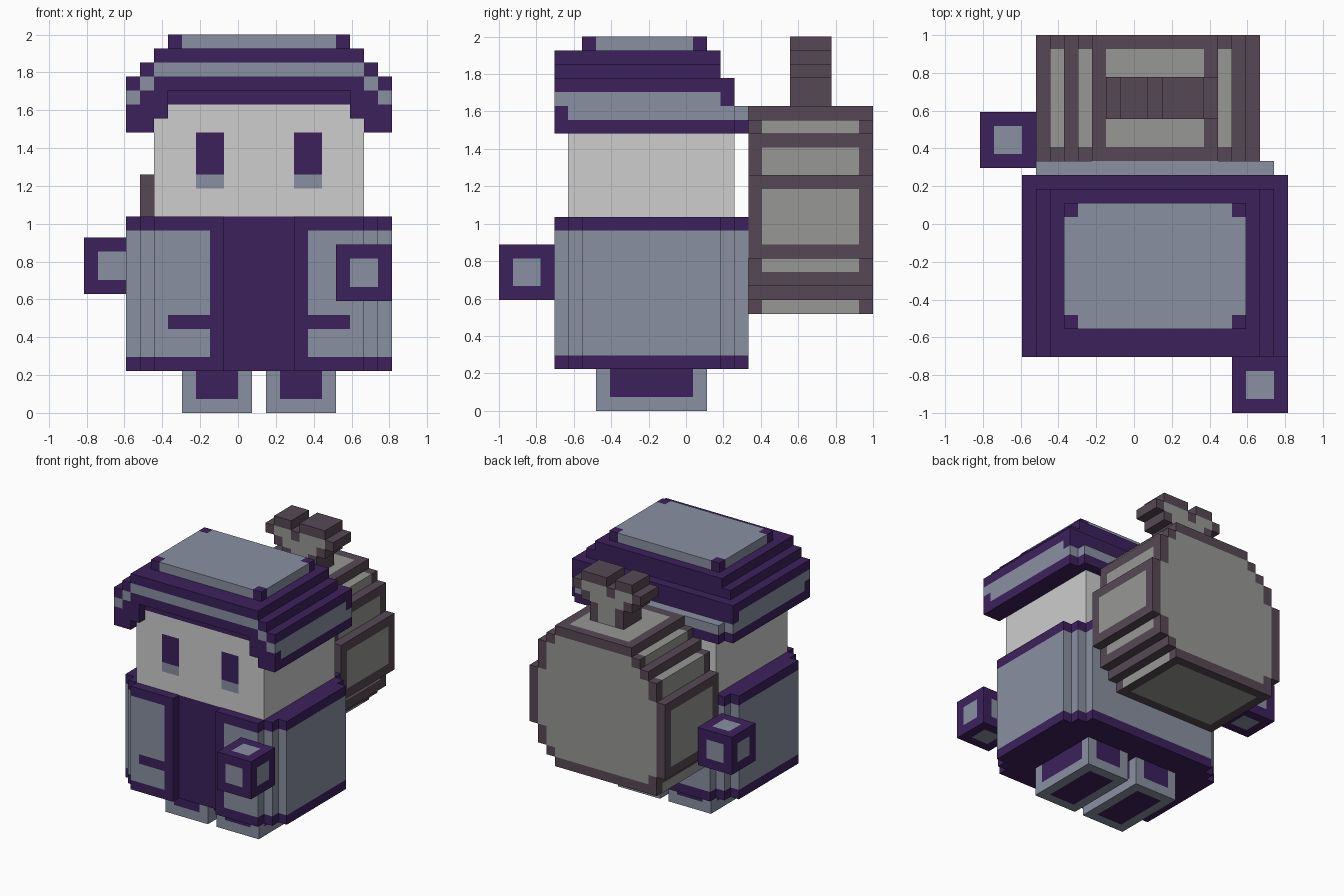
import bpy, bmesh, math
from mathutils import Vector

if "Cube" in bpy.data.objects:
    bpy.data.objects.remove(bpy.data.objects["Cube"])

V = 2 / 27  # one block; grid x is centred, grid y starts at -1, grid z starts at 0


def material(name, rgb):
    m = bpy.data.materials.new(name)
    lin = [(c / 255 / 12.92) if c < 11 else ((c / 255 + 0.055) / 1.055) ** 2.4 for c in rgb]
    m.diffuse_color = (*lin, 1)
    m.use_nodes = True
    m.node_tree.nodes["Principled BSDF"].inputs["Base Color"].default_value = m.diffuse_color
    return m


PURPLE, SLATE, PALE, FRAME, CLOTH = range(5)
MATS = [material("deep purple", (60, 33, 92)), material("slate blue", (137, 144, 161)),
        material("pale face", (205, 205, 205)), material("sack brown", (86, 73, 84)),
        material("sack grey", (151, 151, 149))]


def cells(*boxes):
    """Union of boxes given as (x0, x1, y0, y1, z0, z1) in blocks."""
    return {(x, y, z) for a, b, c, d, e, f in boxes
            for x in range(a, b) for y in range(c, d) for z in range(e, f)}


def blocks(name, solid, colour, shift=(0, 0, 0)):
    """Skin a set of blocks; colour(cell, axis, sign) picks the material of each face."""
    bm, verts = bmesh.new(), {}

    def vert(p):
        if p not in verts:
            q = [p[i] + shift[i] for i in range(3)]
            verts[p] = bm.verts.new((q[0] * V, q[1] * V - 1, q[2] * V))
        return verts[p]

    for c in solid:
        for axis in range(3):
            for sign in (-1, 1):
                n = list(c)
                n[axis] += sign
                if tuple(n) in solid:
                    continue
                loop = []
                for du, dw in ((0, 0), (1, 0), (1, 1), (0, 1)):
                    p = list(c)
                    p[axis] += sign > 0
                    p[(axis + 1) % 3] += du
                    p[(axis + 2) % 3] += dw
                    loop.append(vert(tuple(p)))
                face = bm.faces.new(loop if sign > 0 else loop[::-1])
                face.material_index = colour(c, axis, sign)
    bmesh.ops.dissolve_limit(bm, angle_limit=math.radians(1), verts=bm.verts[:],
                             edges=bm.edges[:], delimit={'MATERIAL'})
    mesh = bpy.data.meshes.new(name)
    bm.to_mesh(mesh)
    bm.free()
    for m in MATS:
        mesh.materials.append(m)
    ob = bpy.data.objects.new(name, mesh)
    bpy.context.collection.objects.link(ob)
    return ob


# Feet: slate with purple inset panels
def foot_colour(c, axis, sign):
    inner_x, inner_y = 1 <= c[0] <= 3, 1 <= c[1] <= 6
    if axis == 2:
        return PURPLE if inner_x and inner_y else SLATE
    return PURPLE if c[2] >= 1 and (inner_y if axis == 0 else inner_x) else SLATE


for name, x in (("left_foot", -4), ("right_foot", 2)):
    blocks(name, cells((0, 5, 0, 8, 0, 3)), foot_colour, (x, 7, 0))


# Hands: purple cubes with a slate square on each side
def hand_colour(c, axis, sign):
    return SLATE if all(c[i] in (1, 2) for i in range(3) if i != axis) else PURPLE


for name, pos in (("left_hand", (-11, 17.5, 8.5)), ("right_hand", (7, 0, 8))):
    blocks(name, cells((0, 4, 0, 4, 0, 4)), hand_colour, pos)


# Coat: stepped corners, recessed front opening, pockets and trim bands
def coat_colour(c, axis, sign):
    x, y, z = c
    if axis == 2 or z in (3, 13):
        return PURPLE
    if y <= 5 and -2 <= x <= 4:
        return PURPLE
    pocket = z == 6 and (-5 <= x <= -3 or 5 <= x <= 7)
    return PURPLE if pocket and axis == 1 and sign < 0 else SLATE


blocks("coat", cells((-6, -1, 4, 5, 3, 14), (4, 9, 4, 5, 3, 14), (-6, 9, 5, 18, 3, 14),
                     (-7, 10, 5, 17, 3, 14), (-8, 11, 6, 16, 3, 14)), coat_colour)


# Head with eyes
def head_colour(c, axis, sign):
    x, y, z = c
    if axis == 1 and sign < 0 and x in (-3, -2, 4, 5):
        if 17 <= z <= 19:
            return PURPLE
        if z == 16:
            return SLATE
    return PALE


blocks("head", cells((-6, 9, 5, 17, 14, 22)), head_colour)


# Hat: arched front, stepped crown and a flap at the back
def hat_colour(c, axis, sign):
    x, y, z = c
    rim = x in (-8, 10)
    if z == 26:
        return PURPLE if x in (-5, 7) and y in (6, 14) else SLATE
    if z == 24 and y == 4 and -6 <= x <= 8 and axis == 1:
        return SLATE
    if z == 23 and y == 4 and x in (-7, 9) and axis == 1:
        return SLATE
    if z == 22 and rim and y < 16:
        return SLATE
    if z == 21 and (sign > 0 or axis < 2) and ((rim and y >= 5) or y >= 16):
        return SLATE
    return PURPLE


blocks("hat", cells((-8, -6, 4, 16, 20, 21), (9, 11, 4, 16, 20, 21),
                    (-8, -5, 4, 16, 21, 24), (8, 11, 4, 16, 21, 24),
                    (-5, 8, 5, 16, 22, 23), (-5, 8, 4, 16, 23, 24),
                    (-7, 10, 4, 16, 24, 25), (-6, 9, 4, 16, 25, 26),
                    (-5, 8, 6, 15, 26, 27),
                    (-8, 11, 16, 17, 20, 24), (-7, 10, 17, 18, 20, 22)), hat_colour)

# Sack: rounded outline in stacked rows (x0, x1, z0, z1)
SACK = cells(*[(a, b, 18, 27, c, d) for a, b, c, d in (
    (-6, 6, 7, 8), (-6, 7, 8, 9), (-7, 8, 9, 11), (-7, 9, 11, 17), (-6, 8, 17, 19),
    (-5, 8, 19, 20), (-4, 7, 20, 21), (-3, 6, 21, 22))])


def inside(c, solid):
    x, y, z = c
    return all(p in solid for p in ((x - 1, y, z), (x + 1, y, z), (x, y, z - 1), (x, y, z + 1)))


def sack_colour(c, axis, sign):
    x, y, z = c
    if axis == 1:
        return CLOTH if inside(c, SACK) else FRAME
    if y in (18, 26):
        return FRAME
    if axis == 2:
        if sign > 0:
            return CLOTH if x in (-6, -4, 6) or -2 <= x <= 4 else FRAME
        return CLOTH if z == 7 and -5 <= x <= 4 else FRAME
    light = z in (7, 10, 17, 18, 20) or 12 <= z <= 15 or (sign < 0 and z == 11)
    return CLOTH if light else FRAME


blocks("sack", SACK, sack_colour)

# Gathered sack neck, flaring upwards
NECK = cells(*[(a, b, 21, 24, c, d) for a, b, c, d in (
    (0, 4, 22, 24), (-1, 5, 24, 25), (-2, 6, 25, 26), (-1, 1, 26, 27), (2, 5, 26, 27))])


def neck_colour(c, axis, sign):
    return CLOTH if axis == 1 and inside(c, NECK | SACK) else FRAME


blocks("sack_neck", NECK, neck_colour)
